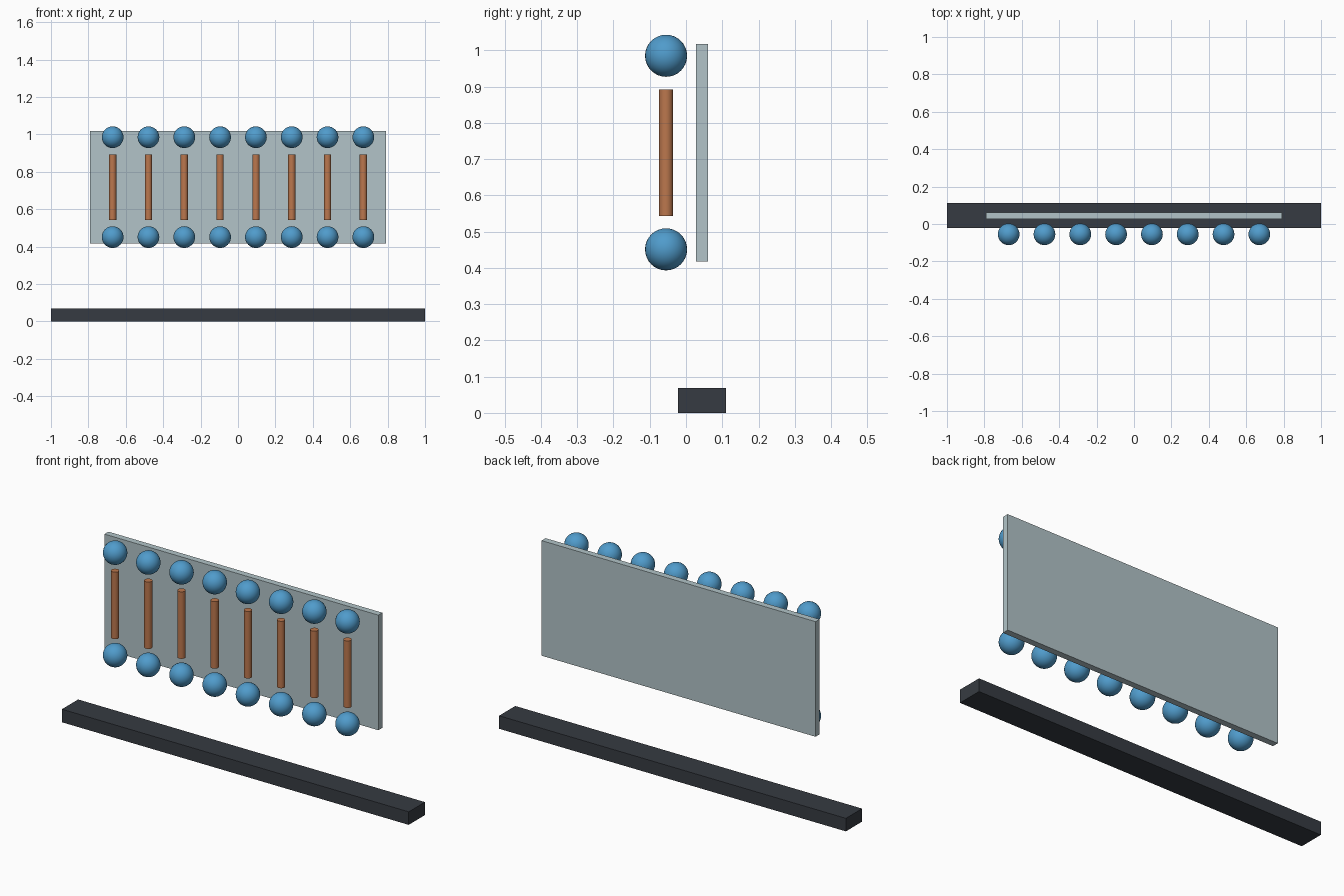
import bpy
import math

cube = bpy.data.objects.get("Cube")
if cube:
    bpy.data.objects.remove(cube, do_unlink=True)


def material(name, rgb):
    mat = bpy.data.materials.new(name)
    mat.use_nodes = True
    mat.diffuse_color = (*rgb, 1)
    mat.node_tree.nodes["Principled BSDF"].inputs["Base Color"].default_value = (*rgb, 1)
    return mat


charcoal = material("charcoal", (0.037, 0.044, 0.054))
pale_grey = material("pale blue grey", (0.445, 0.552, 0.578))
blue = material("blue", (0.08, 0.33, 0.6))
copper = material("copper", (0.5, 0.185, 0.075))


def finish(name, mat, smooth=False):
    obj = bpy.context.object
    obj.name = name
    obj.data.materials.append(mat)
    if smooth:
        bpy.ops.object.shade_smooth_by_angle(angle=math.radians(40))
    return obj


def box(name, low, high, mat):
    centre = [(a + b) / 2 for a, b in zip(low, high)]
    bpy.ops.mesh.primitive_cube_add(size=1, location=centre)
    bpy.context.object.scale = [b - a for a, b in zip(low, high)]
    bpy.ops.object.transform_apply(location=False, rotation=False, scale=True)
    return finish(name, mat)


def ball(name, location):
    bpy.ops.mesh.primitive_uv_sphere_add(segments=32, ring_count=16, radius=0.058, location=location)
    return finish(name, blue, smooth=True)


def rod(name, x, y, bottom, top):
    bpy.ops.mesh.primitive_cylinder_add(vertices=24, radius=0.0195, depth=top - bottom,
                                        location=(x, y, (bottom + top) / 2))
    return finish(name, copper, smooth=True)


# Base bar and the panel floating above it
box("base_bar", (-1, -0.022, 0), (1, 0.111, 0.068), charcoal)
box("back_panel", (-0.79, 0.028, 0.418), (0.79, 0.061, 1.018), pale_grey)

# Row of rods, each with a ball above and below
COUNT, SPACING, ROW_Y = 8, 0.1915, -0.055
for i in range(COUNT):
    x = (i - (COUNT - 1) / 2) * SPACING
    ball(f"lower_ball_{i + 1}", (x, ROW_Y, 0.451))
    rod(f"rod_{i + 1}", x, ROW_Y, 0.543, 0.892)
    ball(f"upper_ball_{i + 1}", (x, ROW_Y, 0.985))
